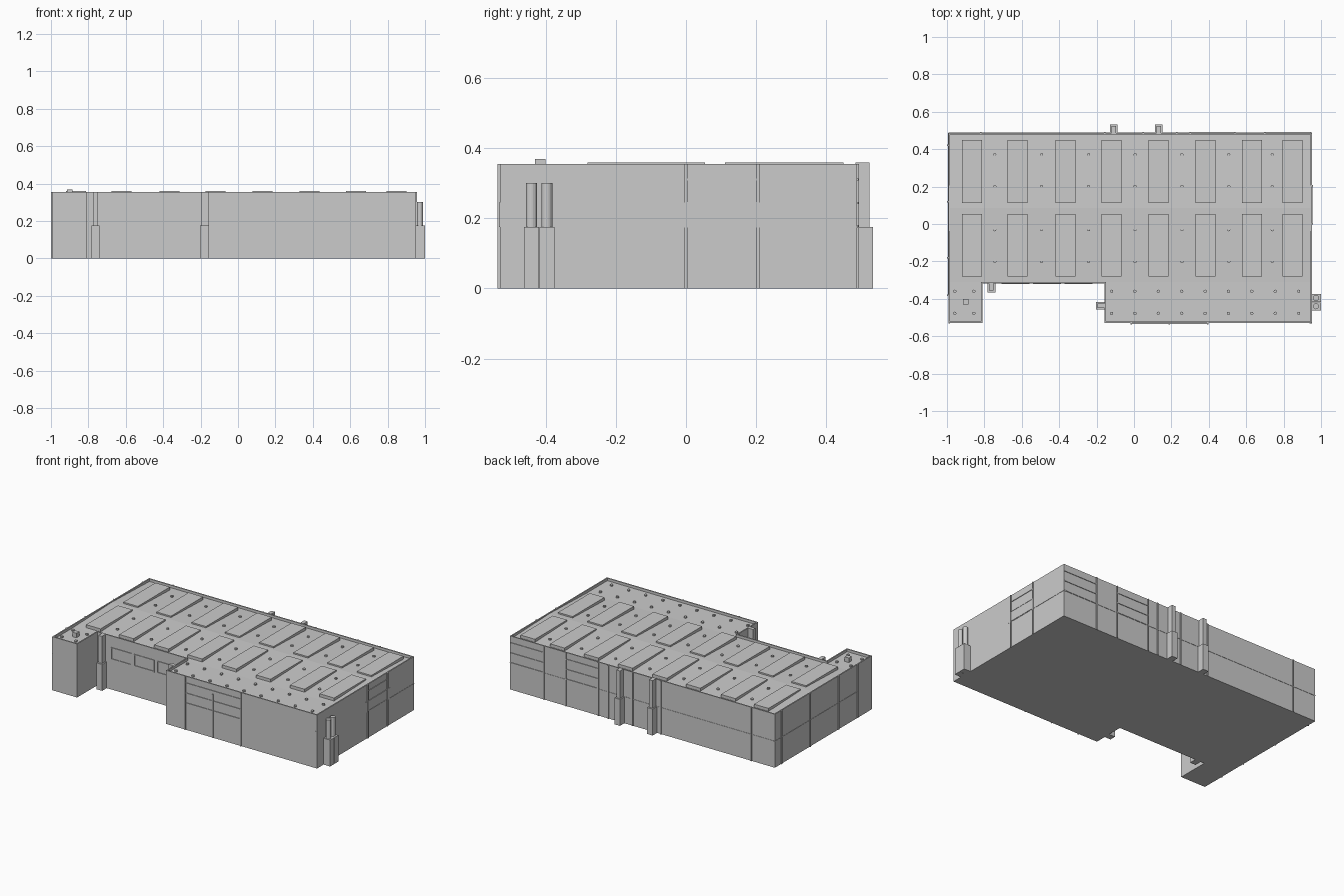
import bpy, bmesh

if "Cube" in bpy.data.objects:
    bpy.data.objects.remove(bpy.data.objects["Cube"])

X0, X1, Y0, Y1 = -0.993, 0.951, -0.53, 0.487   # outer walls
NX0, NX1, NY = -0.81, -0.158, -0.318           # front notch
TOP, DECK, RIDGE, RIDGE_Y = 0.355, 0.338, 0.351, 0.085


def finish(name, bm):
    bmesh.ops.recalc_face_normals(bm, faces=bm.faces)
    me = bpy.data.meshes.new(name)
    bm.to_mesh(me)
    bm.free()
    ob = bpy.data.objects.new(name, me)
    bpy.context.collection.objects.link(ob)
    return ob


def boxes(name, items):
    """One object of boxes, each given as (x0, x1, y0, y1, z0, z1)."""
    bm = bmesh.new()
    for x0, x1, y0, y1, z0, z1 in items:
        vs = bmesh.ops.create_cube(bm, size=1)["verts"]
        for v in vs:
            v.co = ((x0 + x1) / 2 + v.co.x * (x1 - x0),
                    (y0 + y1) / 2 + v.co.y * (y1 - y0),
                    (z0 + z1) / 2 + v.co.z * (z1 - z0))
    return finish(name, bm)


def rods(name, points, r, h, n):
    """Upright cylinders standing on the given points."""
    bm = bmesh.new()
    for x, y, z in points:
        vs = bmesh.ops.create_cone(bm, cap_ends=True, segments=n, radius1=r,
                                   radius2=r, depth=h)["verts"]
        bmesh.ops.translate(bm, verts=vs, vec=(x, y, z + h / 2))
    return finish(name, bm)


def on_wall(side, a0, a1, z0, z1, d=0.004):
    """Box lying on a wall, from a0 to a1 along it, standing out by d."""
    return {"back": (a0, a1, Y1 - .004, Y1 + d, z0, z1),
            "front": (a0, a1, Y0 - d, Y0 + .004, z0, z1),
            "notch": (a0, a1, NY - d, NY + .004, z0, z1),
            "right": (X1 - .004, X1 + d, a0, a1, z0, z1),
            "left": (X0 - d, X0 + .004, a0, a1, z0, z1)}[side]


# Main body with a raised parapet around a sunken deck
bm = bmesh.new()
outline = [(X0, Y0), (NX0, Y0), (NX0, NY), (NX1, NY), (NX1, Y0), (X1, Y0), (X1, Y1), (X0, Y1)]
base = bm.faces.new([bm.verts.new((x, y, 0)) for x, y in outline])
ext = bmesh.ops.extrude_face_region(bm, geom=[base], use_keep_orig=True)["geom"]
top = [g for g in ext if isinstance(g, bmesh.types.BMFace)][0]
bmesh.ops.translate(bm, verts=top.verts[:], vec=(0, 0, TOP))
bmesh.ops.recalc_face_normals(bm, faces=bm.faces)
bmesh.ops.inset_region(bm, faces=[top], thickness=0.008, use_even_offset=True)
sunk = bmesh.ops.extrude_discrete_faces(bm, faces=[top])["faces"][0]
bmesh.ops.translate(bm, verts=sunk.verts[:], vec=(0, 0, DECK - TOP))
finish("building_walls", bm)

# Low pitched roof over the main hall
bm = bmesh.new()
prof = [(NY + .008, DECK - .004), (NY + .008, DECK), (RIDGE_Y, RIDGE),
        (Y1 - .008, DECK), (Y1 - .008, DECK - .004)]
ends = [[bm.verts.new((x, y, z)) for y, z in prof] for x in (X0 + .004, X1 - .004)]
for e in ends:
    bm.faces.new(e)
for i in range(5):
    j = (i + 1) % 5
    bm.faces.new((ends[0][i], ends[0][j], ends[1][j], ends[1][i]))
finish("pitched_roof", bm)

# Two rows of skylights
sky_x = [-.866, -.623, -.366, -.12, .131, .382, .631, .848]
boxes("skylights", [(x - .053, x + .053, y0, y1, DECK - .003, .359)
                    for x in sky_x for y0, y1 in ((-.28, .054), (.111, .448))])

# Small roof vents on the wings and between the skylights
wing_x = [-.958, -.856] + [-.12 + .125 * i for i in range(9)]
rods("wing_vents", [(x, y, DECK - .002) for x in wing_x for y in (-.36, -.478)], .009, .012, 8)
gap_x = [(a + b) / 2 for a, b in zip(sky_x, sky_x[1:])]
rods("hall_vents", [(x, y, DECK - .002 + (RIDGE - DECK) * (1 - abs(y - RIDGE_Y) / .4))
                    for x in gap_x for y in (-.2, -.03, .2, .37)], .009, .010, 8)

# Roof chimney on the left wing
boxes("roof_chimney", [(-.915, -.885, -.43, -.40, DECK - .002, .368)])

# Stepped wall ducts: wide lower box, narrower shaft up to the roof
duct = []
for x in (-.108, .132):
    duct += [(x - .021, x + .021, Y1 - .004, .533, 0, .175),
             (x - .013, x + .013, Y1 - .004, .523, .175, .358)]
duct += [(-.783, -.741, -.366, NY + .004, 0, .175),
         (-.775, -.75, -.356, NY + .004, .175, .355),
         (-.203, NX1 + .004, -.458, -.417, 0, .175),
         (-.194, NX1 + .004, -.449, -.425, .175, .355)]
boxes("wall_ducts", duct)

# Twin flues on the right side
boxes("flue_bases", [(X1 - .004, .999, y - .0215, y + .0215, 0, .175) for y in (-.44, -.396)])
rods("flue_pipes", [(.973, y, .17) for y in (-.44, -.396)], .016, .13, 20)

# Slim pilasters around the walls
pil = {"back": [-.82, -.157, .05, .228, .30, .54, .70], "left": [.42, .12, -.18, -.38],
       "right": [.0, .205], "front": [-.016, .189, .394]}
boxes("pilasters", [on_wall(s, a - .004, a + .004, 0, .29 if (s, a) == ("front", .189) else TOP, .006)
                    for s, row in pil.items() for a in row])

# Window bays: horizontal rails between pilasters
bays = [("right", 0, .205), ("front", -.016, .394), ("back", .30, .54), ("back", .70, .945)]
boxes("window_rails", [on_wall(s, a, b, z - .003, z + .003)
                       for s, a, b in bays for z in (.178, .243, .31)])

# Thin horizontal band round the sides and back
boxes("wall_band", [on_wall("back", X0, X1, .173, .177, .002),
                    on_wall("left", -.38, Y1, .173, .177, .002),
                    on_wall("right", -.023, Y1, .173, .177, .002)])
boxes("side_window", [on_wall("right", -.023, .232, .175, .245, .002)])

# Corner slots on the front
boxes("corner_strips", [on_wall("front", .938, X1, .175, .245, .002),
                        on_wall("front", X0, -.985, .19, .245, .002)])

# Framed windows in the notch wall
frames = []
for x in (-.633, -.465, -.297):
    a, b, lo, hi, t = x - .075, x + .075, .2, .28, .006
    frames += [on_wall("notch", a, b, lo, lo + t), on_wall("notch", a, b, hi - t, hi),
               on_wall("notch", a, a + t, lo, hi), on_wall("notch", b - t, b, lo, hi)]
boxes("notch_window_frames", frames)
